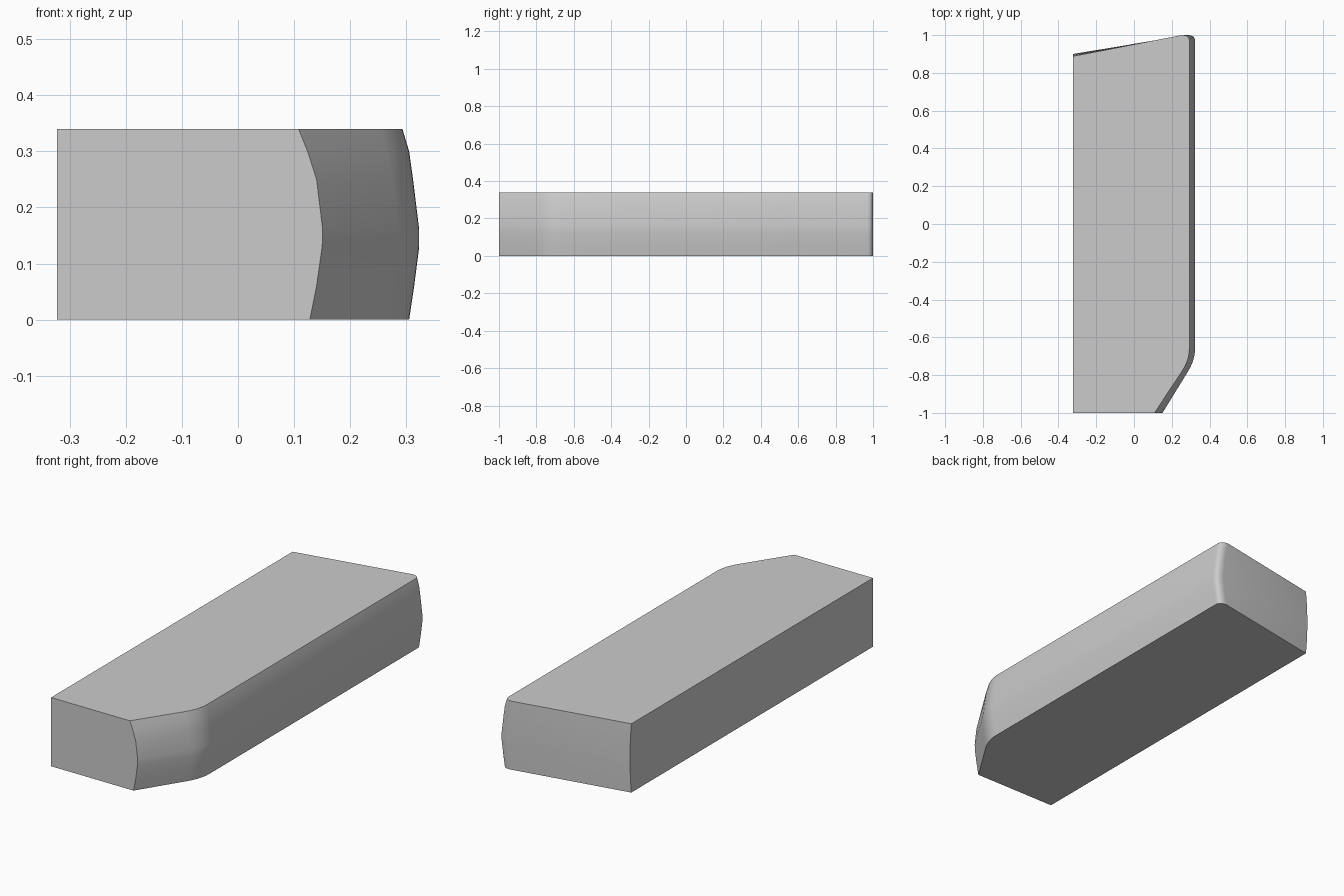
import bpy, bmesh, math
from mathutils import Vector

cube = bpy.data.objects.get("Cube")
if cube:
    bpy.data.objects.remove(cube)

grey = bpy.data.materials.new("plain_grey")
grey.use_nodes = True
colour = (0.6, 0.6, 0.6, 1)
grey.diffuse_color = colour
bsdf = next(n for n in grey.node_tree.nodes if n.type == 'BSDF_PRINCIPLED')
bsdf.inputs["Base Color"].default_value = colour

LEFT = -0.323
# height, side x, front end of the chamfer x, rear y on the straight side
LEVELS = [
    (0.00, 0.305, 0.128, 0.889),
    (0.06, 0.314, 0.140, 0.895),
    (0.13, 0.323, 0.150, 0.899),
    (0.16, 0.323, 0.151, 0.900),
    (0.25, 0.312, 0.140, 0.897),
    (0.30, 0.305, 0.124, 0.893),
    (0.34, 0.293, 0.108, 0.888),
]


def rounded(start, corner, end, steps=6):
    """Points on a curve that rounds off a corner."""
    a, b, c = Vector(start), Vector(corner), Vector(end)
    return [a.lerp(b, i / steps).lerp(b.lerp(c, i / steps), i / steps)
            for i in range(steps + 1)]


def outline(side, front, rear):
    """Plan of the block at one height, counter-clockwise."""
    corner = Vector((side, -0.72))
    chamfer = corner.lerp(Vector((front, -1)), 0.22)
    return ([Vector((LEFT, -1)), Vector((front, -1))]
            + rounded(chamfer, corner, (side, -0.66))
            + rounded((side, 0.97), (side, 1), (side - 0.04, 1))
            + [Vector((LEFT, rear))])


# Block lofted through the stacked plans
bm = bmesh.new()
rings = [[bm.verts.new((p.x, p.y, z)) for p in outline(side, front, rear)]
         for z, side, front, rear in LEVELS]
count = len(rings[0])
for low, high in zip(rings, rings[1:]):
    for i in range(count):
        j = (i + 1) % count
        bm.faces.new((low[i], low[j], high[j], high[i]))
bm.faces.new(rings[0][::-1])
bm.faces.new(rings[-1])
bmesh.ops.recalc_face_normals(bm, faces=bm.faces)

mesh = bpy.data.meshes.new("bowed_block")
bm.to_mesh(mesh)
bm.free()
mesh.materials.append(grey)
block = bpy.data.objects.new("bowed_block", mesh)
bpy.context.collection.objects.link(block)

# Soft bowed side, crisp end edges
bpy.ops.object.select_all(action='DESELECT')
block.select_set(True)
bpy.context.view_layer.objects.active = block
bpy.ops.object.shade_smooth_by_angle(angle=math.radians(30))
